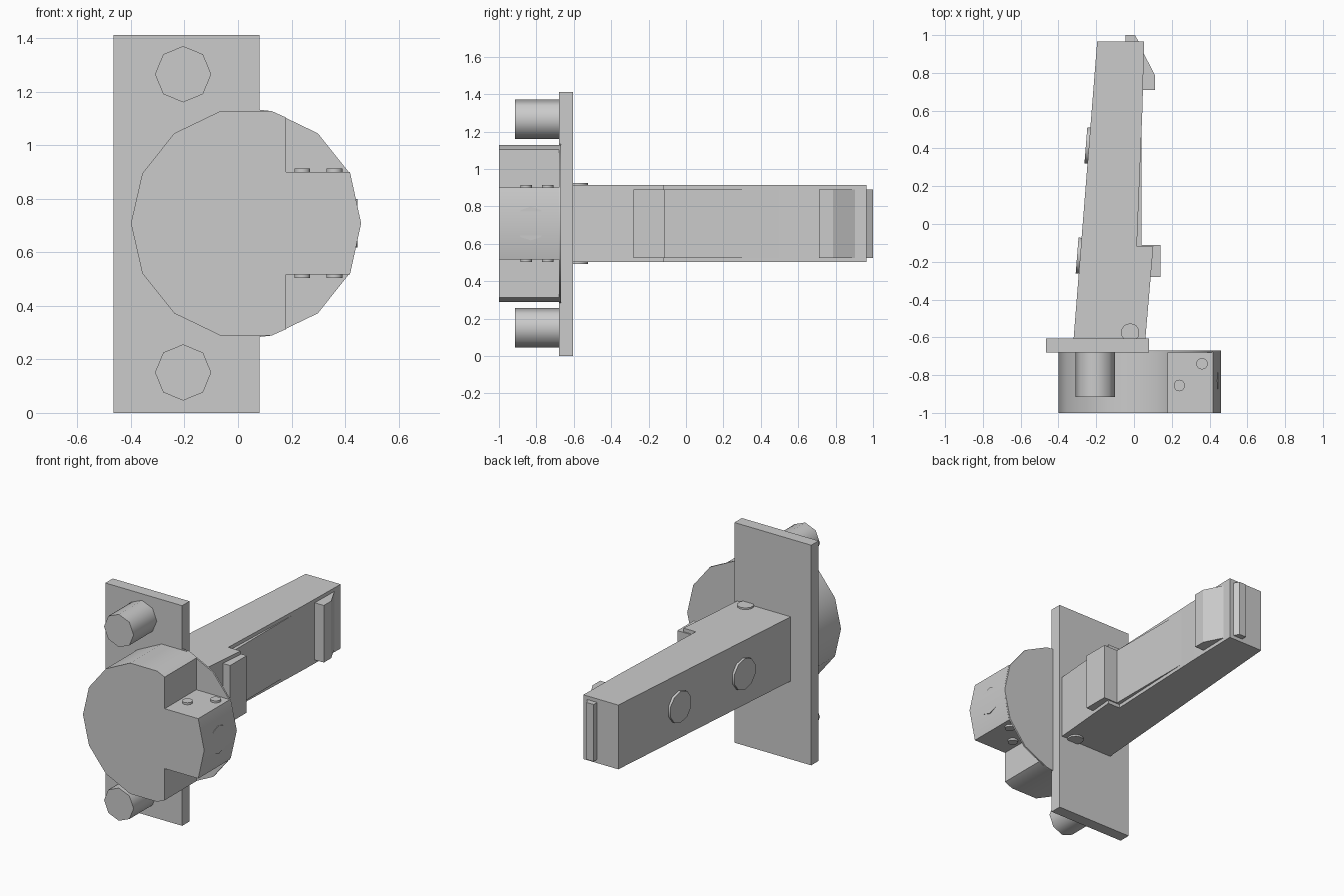
import bpy, bmesh
from math import sin, cos, tau, radians
from mathutils import Vector

if "Cube" in bpy.data.objects:
    bpy.data.objects.remove(bpy.data.objects["Cube"])

MID = 0.708  # height of the horizontal mirror plane


def prism(name, pts, lo, hi, axis, smooth=None):
    """Extrude a 2D profile: axis 'Z' takes (x, y), axis 'Y' takes (x, z)."""
    bm = bmesh.new()
    place = (lambda p, d: (p[0], p[1], d)) if axis == 'Z' else (lambda p, d: (p[0], d, p[1]))
    a = [bm.verts.new(place(p, lo)) for p in pts]
    b = [bm.verts.new(place(p, hi)) for p in pts]
    bm.faces.new(a)
    bm.faces.new(b)
    for i in range(len(pts)):
        j = (i + 1) % len(pts)
        bm.faces.new((a[i], a[j], b[j], b[i]))
    bmesh.ops.recalc_face_normals(bm, faces=bm.faces)
    me = bpy.data.meshes.new(name)
    bm.to_mesh(me)
    bm.free()
    ob = bpy.data.objects.new(name, me)
    bpy.context.collection.objects.link(ob)
    if smooth:
        soften(ob, smooth)
    return ob


def soften(ob, angle):
    bpy.ops.object.select_all(action='DESELECT')
    ob.select_set(True)
    bpy.context.view_layer.objects.active = ob
    bpy.ops.object.shade_smooth_by_angle(angle=radians(angle))


def rod(name, start, end, r, n):
    start, end = Vector(start), Vector(end)
    d = end - start
    bpy.ops.mesh.primitive_cylinder_add(vertices=n, radius=r, depth=d.length,
                                        location=(start + end) / 2,
                                        rotation=d.to_track_quat('Z', 'Y').to_euler())
    ob = bpy.context.object
    ob.name = name
    soften(ob, 50)
    return ob


def rect(x0, y0, x1, y1):
    return [(x0, y0), (x1, y0), (x1, y1), (x0, y1)]


# Mounting plate with two bolts
prism("mounting_plate", rect(-0.465, 0, 0.08, 1.412), -0.68, -0.605, 'Y')
for s in (-1, 1):
    z = MID + s * 0.557
    rod("plate_bolt", (-0.205, -0.68, z), (-0.205, -0.915, z), 0.105, 8)

# Round head: 14-sided, with two corner notches leaving a central tongue
CX, R = 0.03, 0.43
ring = [(CX + R * cos(i * tau / 14), MID + R * sin(i * tau / 14)) for i in range(14)]
notched = ([ring[0], (0.418, 0.9), (0.18, 0.9), (0.18, 1.103)] + ring[3:12]
           + [(0.18, 2 * MID - 1.103), (0.18, 2 * MID - 0.9), (0.418, 2 * MID - 0.9)])
prism("round_head", notched, -1.0, -0.678, 'Y', 30)
back = ring[:4] + [(CX, 1.138)] + ring[4:11] + [(CX, 2 * MID - 1.138)] + ring[11:]
prism("head_back_disc", back, -0.68, -0.669, 'Y', 30)

# Pins on the tongue
for s in (-1, 1):
    for x, y in ((0.24, -0.855), (0.36, -0.74)):
        rod("tongue_pin", (x, y, MID + s * 0.17), (x, y, MID + s * 0.205), 0.031, 10)
rod("tongue_side_pin", (0.38, -0.83, MID), (0.446, -0.83, MID), 0.09, 10)

# Tapered arm with a step on its right side
arm = [(-0.32, -0.61), (0.06, -0.61), (0.102, -0.12), (0.015, -0.12),
       (0.045, 0.62), (0.053, 0.965), (-0.195, 0.965)]
prism("arm", arm, 0.502, 0.914, 'Z')

# Raised pad with rail, latch hook and end key
LO, HI = 0.525, 0.891
pad = [(0.04, -0.28), (0.14, -0.28), (0.14, -0.112), (0.04, -0.112), (0.04, 0.6),
       (0.0, 0.6), (0.0, -0.28)]
prism("side_pad", pad, LO, HI, 'Z')
prism("latch_hook", [(0.0, 0.71), (0.112, 0.71), (0.112, 0.785), (0.048, 0.91), (0.0, 0.91)],
      LO, HI, 'Z')
prism("end_key", [(-0.045, 0.95), (0.025, 0.95), (0.025, 0.965), (0.005, 1.0), (-0.045, 1.0)],
      LO, HI, 'Z')

# Rivets on the left face, square to its slope
normal = Vector((-1.57, 0.125, 0)).normalized()
for y in (0.415, -0.168):
    face = Vector((-0.32 + (y + 0.605) * 0.0796, y, MID))
    rod("arm_side_rivet", face - normal * 0.03, face + normal * 0.016, 0.1, 10)

# Rivets on the top and bottom of the arm
for s in (-1, 1):
    rod("arm_root_rivet", (-0.02, -0.575, MID + s * 0.18),
        (-0.02, -0.575, MID + s * 0.217), 0.05, 10)
